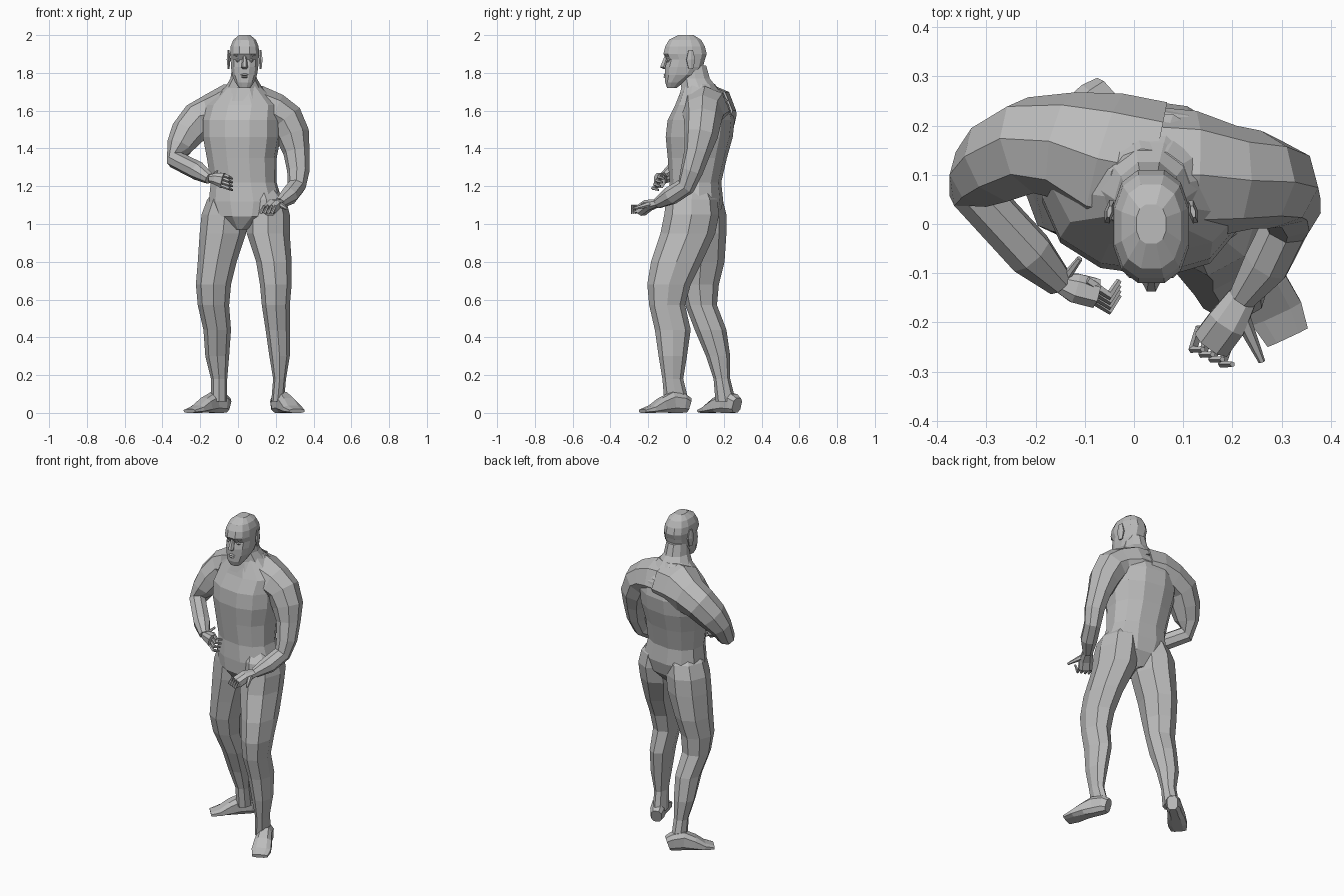
import bpy
import bmesh
from math import cos, sin, pi, copysign, radians
from mathutils import Vector, Matrix

start_cube = bpy.data.objects.get("Cube")
if start_cube:
    bpy.data.objects.remove(start_cube, do_unlink=True)

# One plain clay colour for the whole figure
clay = bpy.data.materials.new("clay_grey")
clay.use_nodes = True
CLAY_COLOUR = (0.5, 0.5, 0.5, 1)
clay.diffuse_color = CLAY_COLOUR
clay.node_tree.nodes["Principled BSDF"].inputs["Base Color"].default_value = CLAY_COLOUR


def add_object(name, bm):
    """Store a finished bmesh as a flat shaded object."""
    bmesh.ops.recalc_face_normals(bm, faces=bm.faces[:])
    mesh = bpy.data.meshes.new(name)
    bm.to_mesh(mesh)
    bm.free()
    mesh.materials.append(clay)
    obj = bpy.data.objects.new(name, mesh)
    bpy.context.collection.objects.link(obj)
    return obj


def outline(sides, power, flat_sided):
    """Unit cross-section; a power below one makes it squarer."""
    phase = pi / sides if flat_sided else 0
    scale = cos(phase) ** power
    points = []
    for i in range(sides):
        angle = 2 * pi * i / sides + phase
        c, s = cos(angle), sin(angle)
        points.append((copysign(abs(c) ** power, c) / scale,
                       copysign(abs(s) ** power, s) / scale))
    return points


def skin(name, frames, section):
    """Bridge cross-sections placed on (centre, side, up) frames."""
    bm = bmesh.new()
    loops = [[bm.verts.new(centre + side * u + up * v) for u, v in section]
             for centre, side, up in frames]
    count = len(section)
    for low, high in zip(loops, loops[1:]):
        for i in range(count):
            j = (i + 1) % count
            bm.faces.new((low[i], low[j], high[j], high[i]))
    bm.faces.new(loops[0][::-1])
    bm.faces.new(loops[-1])
    return add_object(name, bm)


def stack(name, rings, sides=8, power=1.0, yaw=0, flat_sided=False):
    """Level rings: x, y, z, half width, half depth."""
    turn = Matrix.Rotation(radians(yaw), 3, "Z")
    frames = [(Vector((x, y, z)), turn @ Vector((width, 0, 0)), turn @ Vector((0, depth, 0)))
              for x, y, z, width, depth in rings]
    return skin(name, frames, outline(sides, power, flat_sided))


def tube(name, rings, sides=8, power=1.0, flat_sided=False):
    """Rings square to a path: x, y, z, half width, half height."""
    path = [Vector(ring[:3]) for ring in rings]
    last = len(path) - 1
    side, frames = None, []
    for i, (centre, ring) in enumerate(zip(path, rings)):
        along = (path[min(i + 1, last)] - path[max(i - 1, 0)]).normalized()
        if side is None:
            side = along.cross(Vector((0, 0, 1)))
        side = (side - along * side.dot(along)).normalized()
        width, height = ring[3:]
        frames.append((centre, side * width, side.cross(along) * height))
    return skin(name, frames, outline(sides, power, flat_sided))


def limb(name, rings, sides=8):
    """Round tube: x, y, z, radius."""
    return tube(name, [(x, y, z, radius, radius) for x, y, z, radius in rings], sides)


def bead(name, centre, width, depth, height, yaw=0):
    """Small faceted lozenge with half sizes width, depth and height."""
    x, y, z = centre
    rings = []
    for level, scale in ((-1, .5), (0, 1), (1, .5)):
        rings.append((x, y, z + level * height, width * scale, depth * scale))
    return stack(name, rings, sides=6, yaw=yaw)


# Torso, with the right shoulder drawn back
stack("torso", [
    (.02, .04, .97, .03, .08),
    (.04, .04, 1.04, .16, .13),
    (.04, .05, 1.12, .19, .14),
    (.03, .05, 1.22, .17, .13),
    (.02, .06, 1.35, .18, .15),
    (.02, .07, 1.46, .2, .17),
    (.02, .08, 1.55, .2, .17),
    (.03, .09, 1.63, .19, .14),
    (.03, .07, 1.74, .08, .08),
], sides=12, power=.85, yaw=-8, flat_sided=True)

# Neck spreading into the upper back
stack("neck", [
    (.03, .09, 1.65, .16, .14),
    (.03, .07, 1.72, .1, .1),
    (.03, .05, 1.77, .07, .08),
    (.03, .04, 1.84, .06, .07),
], sides=10)

# Arms start at the spine, so that they form the shoulders
limb("right_arm", [
    (.04, .11, 1.6, .14),
    (-.06, .13, 1.6, .14),
    (-.14, .16, 1.58, .11),
    (-.21, .16, 1.55, .1),
    (-.27, .13, 1.48, .09),
    (-.31, .1, 1.41, .07),
    (-.33, .07, 1.34, .05),
    (-.21, -.06, 1.28, .05),
    (-.15, -.12, 1.24, .03),
])
limb("left_arm", [
    (.02, .1, 1.6, .14),
    (.12, .1, 1.6, .13),
    (.2, .09, 1.58, .11),
    (.25, .09, 1.55, .1),
    (.29, .08, 1.47, .09),
    (.31, .06, 1.38, .07),
    (.32, .03, 1.28, .06),
    (.31, 0, 1.2, .05),
    (.27, -.08, 1.15, .05),
    (.22, -.15, 1.11, .03),
])


# Hands: palm, four curled fingers and a thumb
def hand(side, palm, across, forward, curl, thumb):
    tube(side + "_palm", palm, flat_sided=True, power=.8)
    knuckles = Vector(palm[-1][:3])
    across, forward, curl = Vector(across), Vector(forward), Vector(curl)
    for i in range(4):
        base = knuckles + across * (i - 1.5)
        bend = base + forward
        limb(f"{side}_finger_{i + 1}", [
            (*(base - forward / 2), .01), (*base, .01),
            (*bend, .01), (*(bend + curl), .006)], sides=5)
    limb(side + "_thumb", thumb, sides=6)


hand("right",
     [(-.15, -.12, 1.24, .02, .02), (-.12, -.13, 1.24, .03, .03), (-.08, -.14, 1.23, .03, .04)],
     (0, .01, .02), (.03, -.02, -.01), (.02, .03, -.01),
     [(-.14, -.11, 1.25, .01), (-.11, -.07, 1.28, .006)])
hand("left",
     [(.22, -.15, 1.11, .03, .02), (.19, -.2, 1.1, .04, .03), (.16, -.24, 1.07, .04, .03)],
     (.02, -.01, 0), (-.01, -.03, -.01), (.02, 0, .04),
     [(.21, -.17, 1.11, .02), (.26, -.28, 1.08, .007)])

# Both legs share a profile of height, half width and half depth
LEG_PROFILE = (
    (1.22, .05, .06), (1.13, .1, .12), (1.05, .11, .13), (.95, .11, .13), (.8, .09, .12),
    (.68, .08, .1), (.57, .07, .08), (.44, .06, .08), (.3, .05, .06), (.18, .03, .04),
    (.06, .03, .05),
)


def leg(name, path, extra_width, extra_depth):
    stack(name, [(x, y, z, width + extra_width, depth + extra_depth)
                 for (x, y), (z, width, depth) in zip(path, LEG_PROFILE)])


# The left leg is a step ahead
leg("right_leg", [
    (-.02, .06), (-.05, .07), (-.07, .08), (-.08, .08), (-.11, .08), (-.13, .07),
    (-.13, .08), (-.11, .13), (-.11, .17), (-.1, .19), (-.1, .21)],
    extra_width=.013, extra_depth=.004)
leg("left_leg", [
    (.12, .04), (.15, .03), (.16, .03), (.16, .01), (.19, -.05), (.2, -.09),
    (.2, -.1), (.21, -.07), (.22, -.07), (.22, -.07), (.21, -.05)],
    extra_width=.004, extra_depth=.015)


# Feet: distance from the heel, half height, half width
def foot(name, heel, yaw):
    turn = Matrix.Rotation(radians(yaw), 3, "Z")
    rings = []
    for reach, height, width in ((0, .04, .03), (.03, .05, .04), (.09, .055, .04),
                                 (.15, .04, .05), (.21, .02, .055), (.265, .01, .045)):
        spot = Vector(heel) + turn @ Vector((0, -reach, height))
        rings.append((*spot, width, height))
    tube(name, rings, power=.7, flat_sided=True)


foot("right_foot", heel=(-.06, .27, 0), yaw=-48)
foot("left_foot", heel=(.2, .01, 0), yaw=25)

# Head, from chin to crown: front, back, height, half width
MID = .035
HEAD_PROFILE = (
    (-.1, -.05, 1.72, .03), (-.11, -.01, 1.75, .05), (-.11, .06, 1.79, .066),
    (-.11, .09, 1.83, .072), (-.1, .1, 1.87, .074), (-.12, .11, 1.9, .077),
    (-.11, .1, 1.94, .074), (-.09, .08, 1.975, .06), (-.04, .04, 2, .03),
)
stack("head", [(MID, (front + back) / 2, z, width, (back - front) / 2)
               for front, back, z, width in HEAD_PROFILE],
      sides=12, power=.8, flat_sided=True)

# Face
stack("nose", [
    (MID, -.11, 1.82, .01, .01),
    (MID, -.12, 1.83, .018, .02),
    (MID, -.1, 1.89, .01, .015),
], sides=6)
bead("upper_lip", (MID, -.105, 1.79), width=.026, depth=.017, height=.006)
bead("lower_lip", (MID, -.105, 1.778), width=.022, depth=.017, height=.006)
for label, sign in (("left", 1), ("right", -1)):
    eye_x = MID + sign * .032
    bead(label + "_eye", (eye_x, -.09, 1.865), width=.016, depth=.014, height=.01)
    bead(label + "_brow", (eye_x, -.095, 1.893), width=.026, depth=.017, height=.01)
    ear_x = MID + sign * .085
    bead(label + "_ear", (ear_x, .025, 1.87), width=.01, depth=.027, height=.05, yaw=sign * 12)
